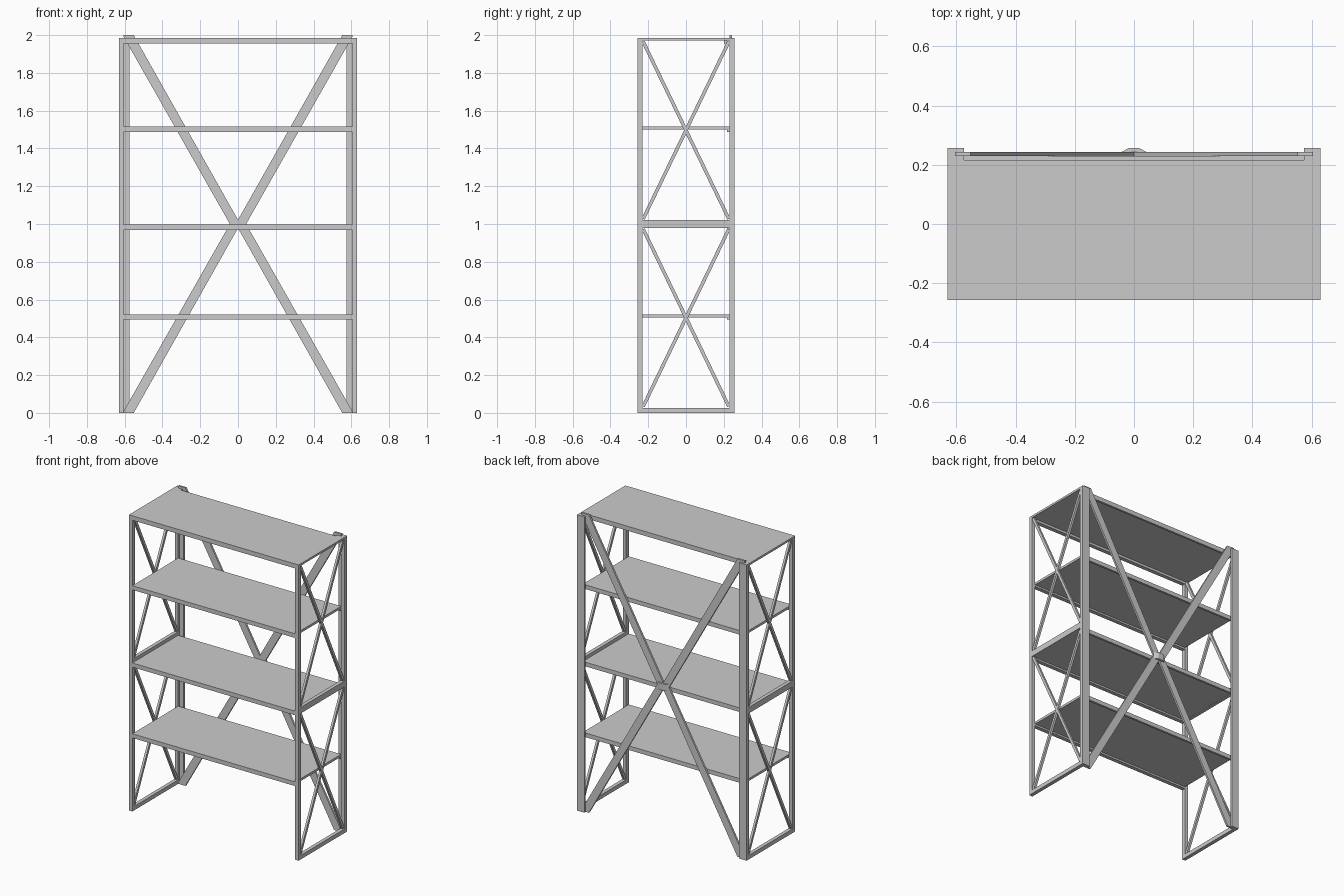
import bpy, bmesh, math
from mathutils import Matrix, Vector

if "Cube" in bpy.data.objects:
    bpy.data.objects.remove(bpy.data.objects["Cube"])


def finish(name, bm):
    bmesh.ops.recalc_face_normals(bm, faces=bm.faces)
    me = bpy.data.meshes.new(name)
    bm.to_mesh(me)
    bm.free()
    ob = bpy.data.objects.new(name, me)
    bpy.context.collection.objects.link(ob)
    return ob


def box(name, x, y, z):
    bm = bmesh.new()
    c = Vector(((x[0] + x[1]) / 2, (y[0] + y[1]) / 2, (z[0] + z[1]) / 2))
    s = (x[1] - x[0], y[1] - y[0], z[1] - z[0])
    bmesh.ops.create_cube(bm, size=1, matrix=Matrix.Translation(c) @ Matrix.Diagonal((*s, 1)))
    return finish(name, bm)


def prism(name, pts, axis, lo, hi):
    """Extrude an outline along x, y or z."""
    bm = bmesh.new()
    place = {'x': lambda p: (lo, p[0], p[1]), 'y': lambda p: (p[0], lo, p[1]),
             'z': lambda p: (p[0], p[1], lo)}[axis]
    f = bm.faces.new([bm.verts.new(place(p)) for p in pts])
    d = [0, 0, 0]
    d['xyz'.index(axis)] = hi - lo
    r = bmesh.ops.extrude_face_region(bm, geom=[f])
    moved = [v for v in r['geom'] if isinstance(v, bmesh.types.BMVert)]
    # keep the starting cap so the solid is closed
    bmesh.ops.translate(bm, verts=moved, vec=d)
    if not f.is_valid or len(bm.faces) < len(pts) + 2:
        bmesh.ops.holes_fill(bm, edges=bm.edges)
    return finish(name, bm)


XO, XI, XF = 0.63, 0.605, 0.575      # outer, inner, rear flange
YO, YI, YB = 0.257, 0.23, 0.216      # outer, inner, recessed back edge
TOP = 1.985


def rod(name, side, z0, z1, flip):
    """Slim diagonal of a side panel, square in section."""
    a, b = Vector((0, -YI * flip, z0)), Vector((0, YI * flip, z1))
    d = (b - a).normalized()
    n = Vector((0, -d.z, d.y)) * 0.009
    a, b = a + d * 0.008, b - d * 0.008
    pts = [(p.y, p.z) for p in (a + n, b + n, b - n, a - n)]
    xs = sorted((side * 0.61, side * 0.625))
    prism(name, pts, 'x', *xs)


# Side frames: posts, rails and crossed rods
for s in (-1, 1):
    tag = 'left' if s < 0 else 'right'
    xs = sorted((s * XI, s * XO))
    box(f'front_post_{tag}', xs, (-YO, -YI), (0, TOP))
    rear = [(s * XI, YI), (s * XO, YI), (s * XO, YO), (s * XF, YO), (s * XF, 0.243), (s * XI, 0.243)]
    prism(f'rear_post_{tag}', rear, 'z', 0, TOP)
    box(f'bottom_rail_{tag}', xs, (-YI, YI), (0, 0.027))
    box(f'middle_rail_{tag}', xs, (-YI, YI), (0.98, 1.02))
    for level, (z0, z1) in {'lower': (0.027, 0.98), 'upper': (1.02, 1.972)}.items():
        for flip in (-1, 1):
            rod(f'side_rod_{level}_{tag}', s, z0, z1, flip)

# Shelf boards with deeper front and back lips
for i, z in enumerate((0.522, 0.997, 1.516)):
    box(f'shelf_{i + 1}', (-XI, XI), (-YO, YI), (z - 0.016, z))
    box(f'shelf_front_lip_{i + 1}', (-XI, XI), (-YO, -YI), (z - 0.028, z - 0.015))
    box(f'shelf_back_lip_{i + 1}', (-XI, XI), (YB, YI), (z - 0.028, z - 0.015))

# Top board, recessed along the back between the rear posts
top = [(-XO, -YO), (XO, -YO), (XO, YI), (XF, YI), (XF, YB), (-XF, YB), (-XF, YI), (-XO, YI)]
prism('top_board', top, 'z', TOP - 0.014, TOP)
box('top_front_lip', (-XI, XI), (-YO, -YI), (1.955, TOP - 0.013))
box('top_back_lip', (-XF, XF), (YB - 0.014, YB), (1.955, TOP - 0.013))

# Large rear cross brace made of four mirrored arms
for sx in (-1, 1):
    for sz in (-1, 1):
        arm = [(0.605, 0.99), (0.605, 1), (0.552, 1), (0, 0.022), (0, 0), (0.043, 0)]
        prism('rear_brace_arm', [(sx * x, 1 + sz * z) for x, z in arm], 'y', YI, 0.243)

# Bevelled clamp at the brace crossing
prism('brace_clamp', [(-0.044, 0.242), (-0.017, YO), (0.017, YO), (0.044, 0.242)], 'z', 0.975, 1.02)
